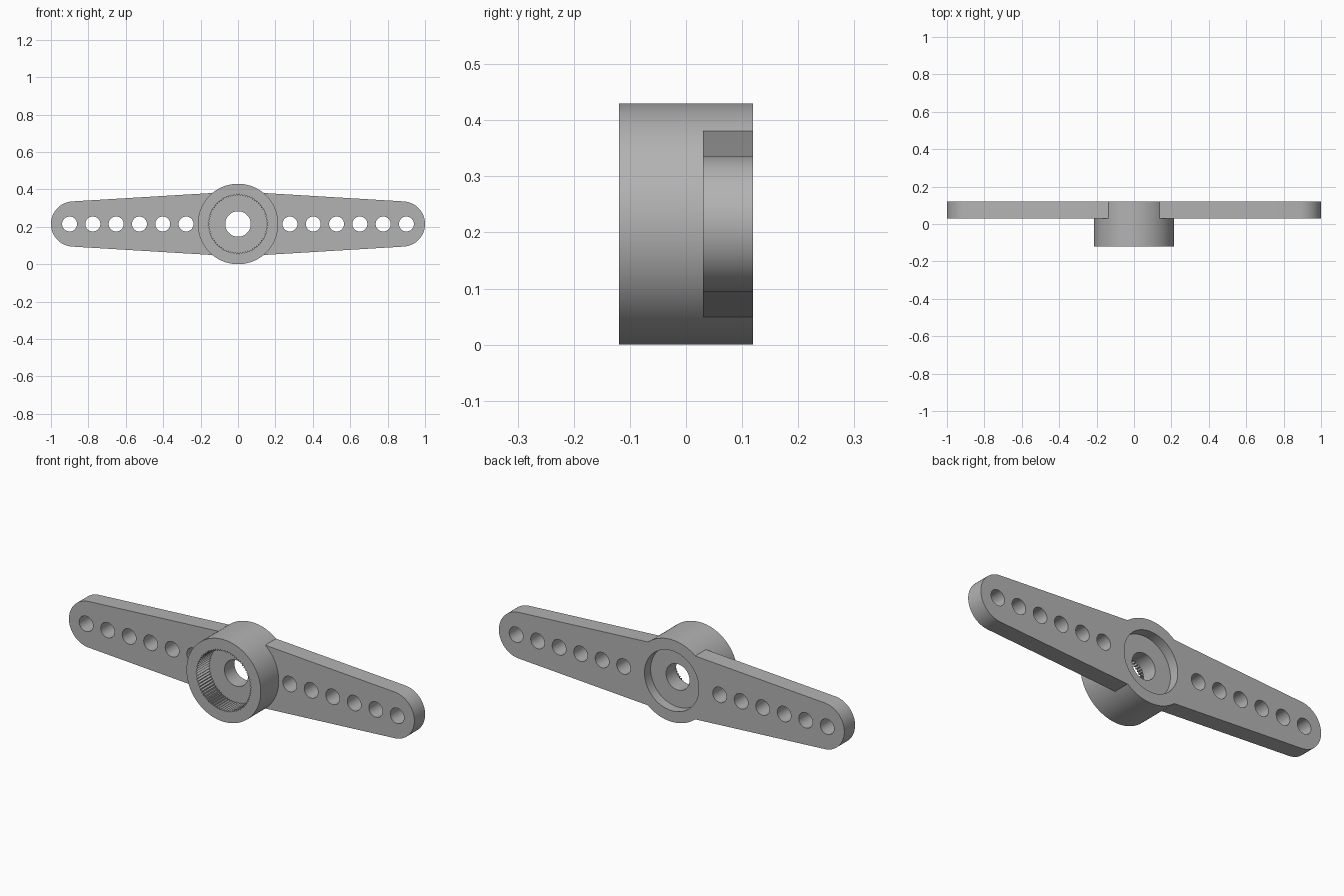
import bpy
import bmesh
import math

if "Cube" in bpy.data.objects:
    bpy.data.objects.remove(bpy.data.objects["Cube"])

HUB_R = 0.215
MID_Z = HUB_R
FRONT, ARM_FRONT, BACK = -0.119, 0.03, 0.119
BORE_FLOOR, RECESS_FLOOR = -0.015, 0.068
TIP_R = 0.121
TAPER = 0.06

grey = bpy.data.materials.new("grey plastic")
grey.use_nodes = True
colour = (0.45, 0.45, 0.45, 1)
grey.diffuse_color = colour
grey.node_tree.nodes["Principled BSDF"].inputs["Base Color"].default_value = colour


def circle(radius, count, cx=0):
    return [(cx + radius * math.cos(math.tau * i / count),
             MID_Z + radius * math.sin(math.tau * i / count)) for i in range(count)]


def prism(name, outlines, y0, y1):
    """Extrude closed x-z outlines from y0 to y1."""
    bm = bmesh.new()
    for outline in outlines:
        face = bm.faces.new([bm.verts.new((x, y0, z)) for x, z in outline])
        new = bmesh.ops.extrude_face_region(bm, geom=[face], use_keep_orig=True)["geom"]
        verts = [v for v in new if isinstance(v, bmesh.types.BMVert)]
        bmesh.ops.translate(bm, verts=verts, vec=(0, y1 - y0, 0))
    bmesh.ops.recalc_face_normals(bm, faces=bm.faces)
    mesh = bpy.data.meshes.new(name)
    bm.to_mesh(mesh)
    bm.free()
    mesh.materials.append(grey)
    obj = bpy.data.objects.new(name, mesh)
    bpy.context.collection.objects.link(obj)
    return obj


# Tapered double arm with rounded tips
tilt = math.atan(TAPER)
sweep = math.pi / 2 - tilt
arc = [-sweep + 2 * sweep * i / 32 for i in range(33)]
half = [((1 - TIP_R) + TIP_R * math.cos(a), TIP_R * math.sin(a)) for a in arc]
root = TIP_R / math.cos(tilt) + TAPER * (1 - TIP_R)
outline = half + [(0, root)] + [(-x, -z) for x, z in half] + [(0, -root)]
arm = prism("arm", [[(x, MID_Z + z) for x, z in outline]], ARM_FRONT, BACK)

# Round hub
horn = prism("servo_horn", [circle(HUB_R, 128)], FRONT, BACK)

# Toothed bore at the front, plain recess at the back, screw hole between
teeth = 72
bore = []
for i in range(teeth * 2):
    a = math.tau * i / (teeth * 2)
    r = 0.160 if i % 2 else 0.151
    bore.append((r * math.cos(a), MID_Z + r * math.sin(a)))
toothed_bore = prism("toothed_bore", [bore], FRONT - 0.1, BORE_FLOOR)
back_recess = prism("back_recess", [circle(0.157, 96)], RECESS_FLOOR, BACK + 0.1)
screw_hole = prism("screw_hole", [circle(0.068, 64)], BORE_FLOOR - 0.02, RECESS_FLOOR + 0.02)

# Six linkage holes along each arm
centres = [side * (0.278 + 0.1245 * i) for side in (-1, 1) for i in range(6)]
link_holes = prism("link_holes", [circle(0.04, 40, x) for x in centres], ARM_FRONT - 0.2, BACK + 0.1)

# Combine into one solid
steps = [(arm, "UNION")] + [(c, "DIFFERENCE") for c in
                            (toothed_bore, back_recess, screw_hole, link_holes)]
for tool, operation in steps:
    mod = horn.modifiers.new(tool.name, "BOOLEAN")
    mod.operation = operation
    mod.solver = "EXACT"
    mod.object = tool

bpy.context.view_layer.update()
graph = bpy.context.evaluated_depsgraph_get()
solid = bpy.data.meshes.new_from_object(horn.evaluated_get(graph))
horn.modifiers.clear()
horn.data = solid
for tool, _ in steps:
    bpy.data.objects.remove(tool)

bpy.ops.object.select_all(action="DESELECT")
horn.select_set(True)
bpy.context.view_layer.objects.active = horn
bpy.ops.object.shade_smooth_by_angle(angle=math.radians(30))
